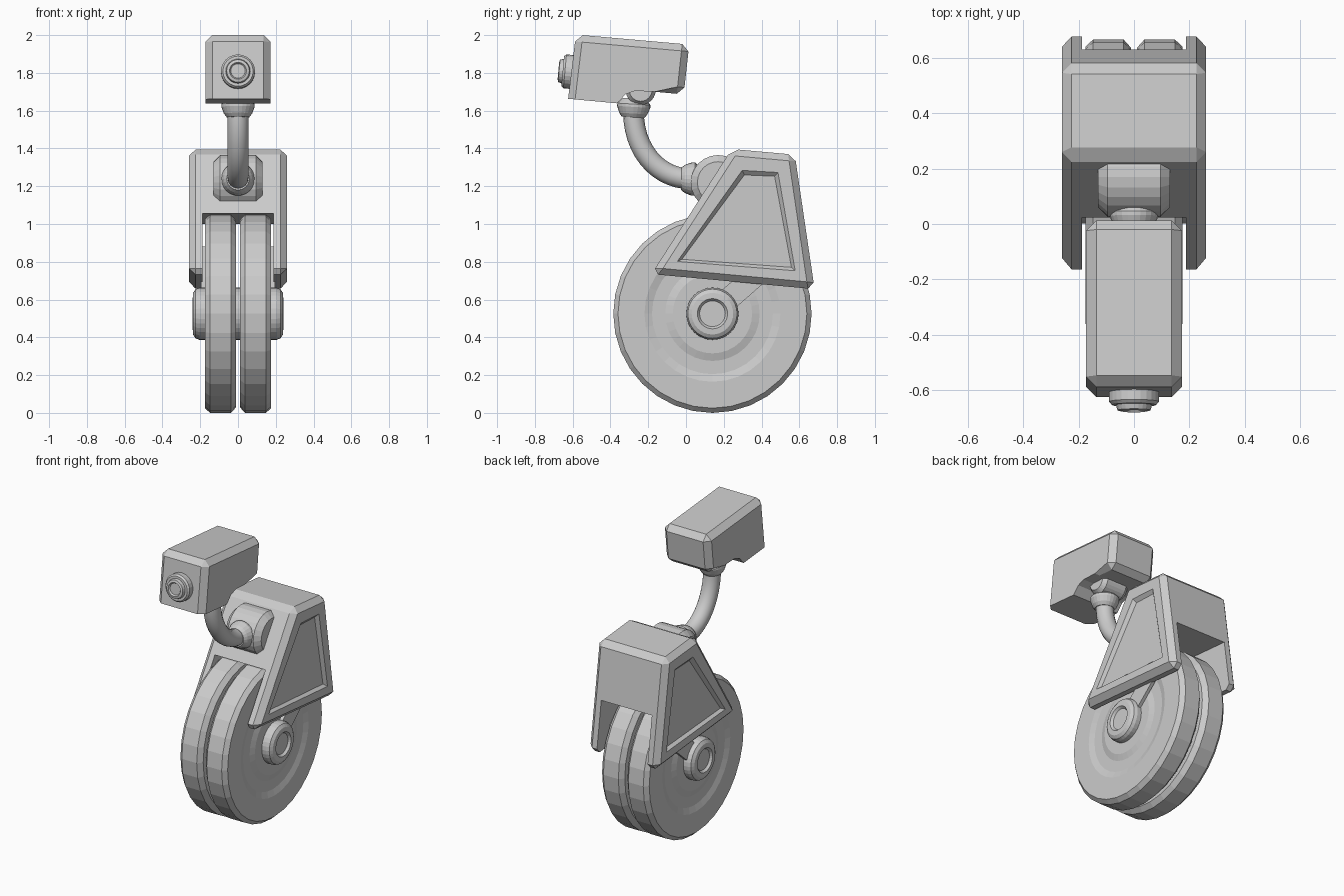
import bpy, bmesh, math
from mathutils import Vector, Matrix

if "Cube" in bpy.data.objects:
    bpy.data.objects.remove(bpy.data.objects["Cube"])

grey = bpy.data.materials.new("light_grey")
grey.diffuse_color = (0.6, 0.6, 0.6, 1)
grey.use_nodes = True
grey.node_tree.nodes["Principled BSDF"].inputs["Base Color"].default_value = grey.diffuse_color


def finish(bm, name):
    bmesh.ops.recalc_face_normals(bm, faces=bm.faces)
    mesh = bpy.data.meshes.new(name)
    bm.to_mesh(mesh)
    bm.free()
    mesh.materials.append(grey)
    ob = bpy.data.objects.new(name, mesh)
    bpy.context.collection.objects.link(ob)
    return ob


def lathe(name, profile, origin, axis, steps=32):
    """Revolve (radius, height) points around an axis."""
    bm = bmesh.new()
    vs = [bm.verts.new((r, 0, h)) for r, h in profile]
    es = [bm.edges.new(p) for p in zip(vs, vs[1:])]
    bmesh.ops.spin(bm, geom=vs + es, cent=(0, 0, 0), axis=(0, 0, 1),
                   angle=math.tau, steps=steps, use_duplicate=False)
    bmesh.ops.remove_doubles(bm, verts=bm.verts, dist=1e-4)
    turn = Vector(axis).to_track_quat('Z', 'Y').to_matrix().to_4x4()
    bm.transform(Matrix.Translation(origin) @ turn)
    return finish(bm, name)


def prism(profile, half):
    """Extrude a (y, z) outline across x."""
    bm = bmesh.new()
    face = bm.faces.new([bm.verts.new((-half, y, z)) for y, z in profile])
    out = bmesh.ops.extrude_face_region(bm, geom=[face])
    moved = [v for v in out["geom"] if isinstance(v, bmesh.types.BMVert)]
    bmesh.ops.translate(bm, verts=moved, vec=(2 * half, 0, 0))
    bmesh.ops.recalc_face_normals(bm, faces=bm.faces)
    return bm


def chamfer(bm, edges, width):
    bmesh.ops.bevel(bm, geom=edges, offset=width, offset_type='OFFSET',
                    segments=1, profile=0.5, affect='EDGES')
    bmesh.ops.recalc_face_normals(bm, faces=bm.faces)


# Twin wheels with dished faces, hub caps and struts
HUB_Y, HUB_Z = 0.14, 0.525
hub = (0, HUB_Y, HUB_Z)
wheel = [(0, .01), (.495, .01), (.525, .037), (.525, .148), (.5, .175),
         (.36, .175), (.32, .163), (.25, .163), (.21, .175), (0, .175)]
cap = [(0, 0), (.138, 0), (.138, .205), (.13, .225), (.11, .238),
       (.08, .24), (.068, .225), (0, .225)]
for side, s in (("right", 1), ("left", -1)):
    lathe(side + "_wheel", wheel, hub, (s, 0, 0))
    lathe(side + "_hub", cap, hub, (s, 0, 0))
    bm = prism([(.21, .51), (.54, .80), (.46, .88), (.13, .60)], .011)
    bm.transform(Matrix.Translation((s * .186, 0, 0)))
    finish(bm, side + "_strut")

# Fork cover: chamfered block with recessed side panels
bm = prism([(-.183, .735), (.242, 1.397), (.576, 1.367), (.681, .655)], .26)
chamfer(bm, bm.edges[:], .035)
sides = [f for f in bm.faces if abs(f.normal.x) > .99]
bmesh.ops.inset_individual(bm, faces=sides, thickness=.085, depth=0)
bmesh.ops.inset_individual(bm, faces=sides, thickness=.027, depth=-.02)
cover = finish(bm, "fork_cover")

# Wheel opening through the cover
bm = prism([(-.5, 1.104), (1, .966), (1, .3), (-.5, .3)], .188)
cutter = finish(bm, "opening_cutter")
cutter.hide_render = True
cutter.hide_viewport = True
cut = cover.modifiers.new("opening", 'BOOLEAN')
cut.operation = 'DIFFERENCE'
cut.solver = 'EXACT'
cut.object = cutter

# Pivot drums at both ends of the arm
drum = [(0, -.13), (.11, -.13), (.145, -.095), (.145, .095), (.11, .13), (0, .13)]
lathe("lower_pivot", drum, (0, .17, 1.22), (1, 0, 0), 24)
lathe("upper_pivot", [(r * .55, h * .75) for r, h in drum],
      (0, -.24, 1.71), (1, 0, 0), 24)

# Collars where the arm meets the pivots
collar = [(0, 0), (.06, 0), (.075, .02), (.088, .055), (.088, .07), (.06, .1), (0, .1)]
lathe("lower_collar", collar, (0, -.025, 1.24), (0, 1, -.03), 24)
lathe("upper_collar", collar, (0, -.28, 1.565), (0, .06, 1), 24)

# Curved arm
cu = bpy.data.curves.new("arm", 'CURVE')
cu.dimensions = '3D'
cu.bevel_depth = .055
cu.bevel_resolution = 6
cu.resolution_u = 12
cu.use_fill_caps = True
sp = cu.splines.new('BEZIER')
sp.bezier_points.add(1)
path = [((-.278, 1.6), (-.28, 1.7), (-.28, 1.40)),
        ((.0, 1.24), (-.16, 1.255), (.05, 1.24))]
for p, (co, left, right) in zip(sp.bezier_points, path):
    p.handle_left_type = p.handle_right_type = 'FREE'
    p.co, p.handle_left, p.handle_right = [(0, *q) for q in (co, left, right)]
cu.materials.append(grey)
arm = bpy.data.objects.new("arm", cu)
bpy.context.collection.objects.link(arm)
bpy.context.view_layer.objects.active = arm
arm.select_set(True)
bpy.ops.object.convert(target='MESH')
bpy.ops.object.shade_smooth_by_angle(angle=math.radians(30))

# Camera housing: tilted box with a stepped underside
bm = prism([(-.624, 1.663), (-.583, 2.003), (.017, 1.95), (-.012, 1.686),
            (-.164, 1.70), (-.27, 1.705), (-.32, 1.687), (-.365, 1.639)], .173)
under = lambda v: v.co.y < -.1 and v.co.z < 1.75
chamfer(bm, [e for e in bm.edges if not all(under(v) for v in e.verts)], .037)
finish(bm, "camera_housing")

# Stepped lens
lens = [(0, -.02), (.09, -.02), (.09, .035), (.08, .047), (.065, .047),
        (.06, .066), (.045, .07), (.038, .06), (0, .06)]
lathe("lens", lens, (0, -.606, 1.805), (0, -1, .09), 24)
